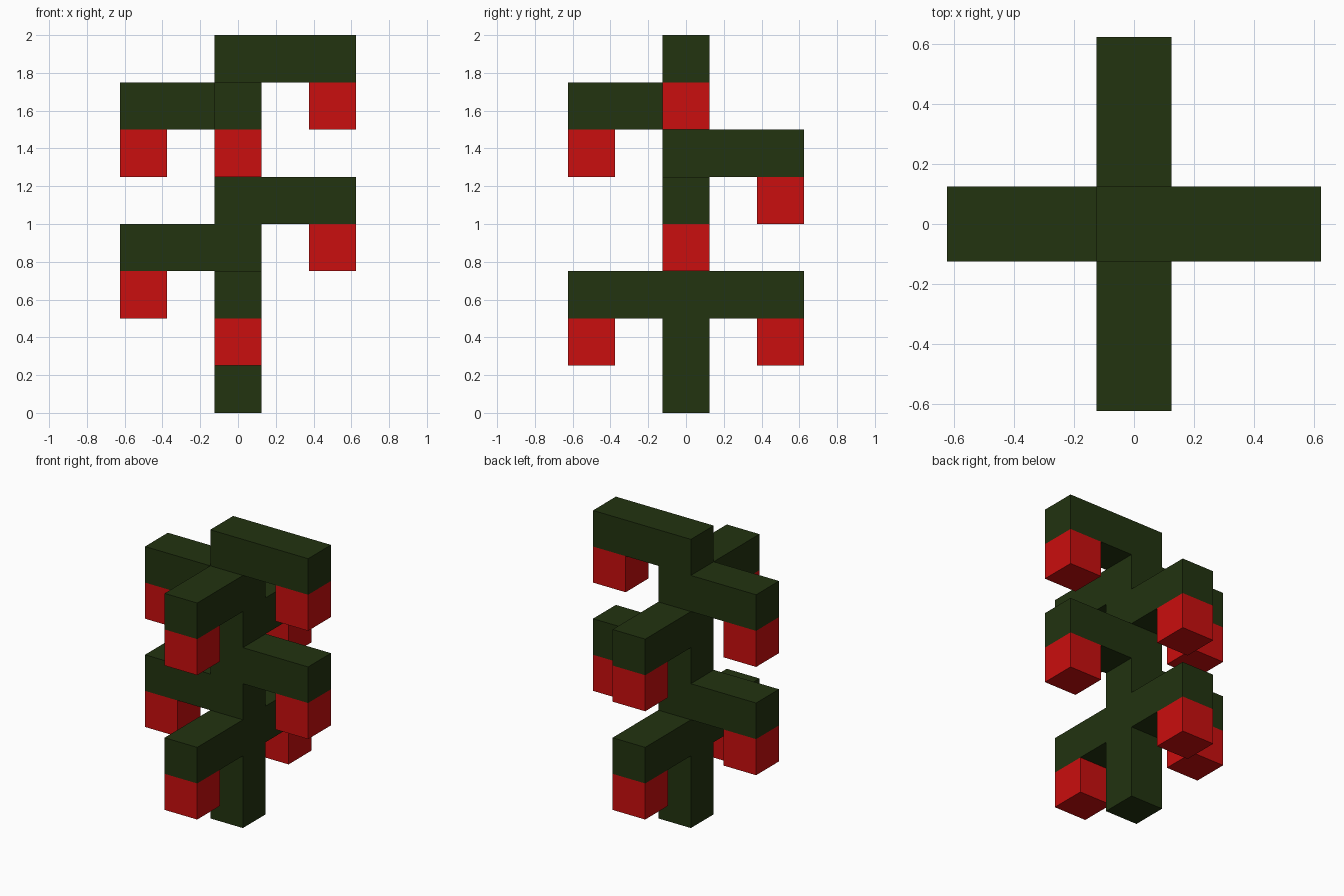
import bpy, bmesh
from mathutils import Vector, Matrix

if "Cube" in bpy.data.objects:
    bpy.data.objects.remove(bpy.data.objects["Cube"])

U = 0.25  # block size; the trunk is 8 blocks tall

# direction and block level of every branch
BRANCHES = [((1, 0), 7), ((1, 0), 4), ((-1, 0), 6), ((-1, 0), 3),
            ((0, -1), 6), ((0, -1), 2), ((0, 1), 5), ((0, 1), 2)]


def material(name, color):
    m = bpy.data.materials.new(name)
    m.diffuse_color = (*color, 1)
    m.use_nodes = True
    m.node_tree.nodes["Principled BSDF"].inputs["Base Color"].default_value = m.diffuse_color
    return m


def add_object(name, bm, mat):
    bmesh.ops.recalc_face_normals(bm, faces=bm.faces[:])
    me = bpy.data.meshes.new(name)
    bm.to_mesh(me)
    bm.free()
    me.materials.append(mat)
    ob = bpy.data.objects.new(name, me)
    bpy.context.collection.objects.link(ob)


green = material("dark green", (0.016, 0.033, 0.005))
red = material("bright red", (0.59, 0.0044, 0.0044))

# trunk, cut into block levels
bm = bmesh.new()
bmesh.ops.create_cube(bm, size=1, matrix=Matrix.Translation((0, 0, 4 * U))
                      @ Matrix.Diagonal((U, U, 8 * U, 1)))
for k in range(1, 8):
    bmesh.ops.bisect_plane(bm, geom=bm.verts[:] + bm.edges[:] + bm.faces[:],
                           plane_co=(0, 0, k * U), plane_no=(0, 0, 1))
bm.normal_update()

# branches pulled out of the trunk sides
for (dx, dy), level in BRANCHES:
    center = Vector((dx * U / 2, dy * U / 2, (level + 0.5) * U))
    face = min(bm.faces, key=lambda f: (f.calc_center_median() - center).length)
    new = bmesh.ops.extrude_discrete_faces(bm, faces=[face])["faces"][0]
    bmesh.ops.translate(bm, verts=new.verts[:], vec=(dx * 2 * U, dy * 2 * U, 0))
add_object("trunk_and_branches", bm, green)

# red block hanging under each branch tip
for i, ((dx, dy), level) in enumerate(BRANCHES):
    bm = bmesh.new()
    bmesh.ops.create_cube(bm, size=U, matrix=Matrix.Translation(
        (dx * 2 * U, dy * 2 * U, (level - 0.5) * U)))
    add_object(f"hanging_block_{i + 1}", bm, red)
